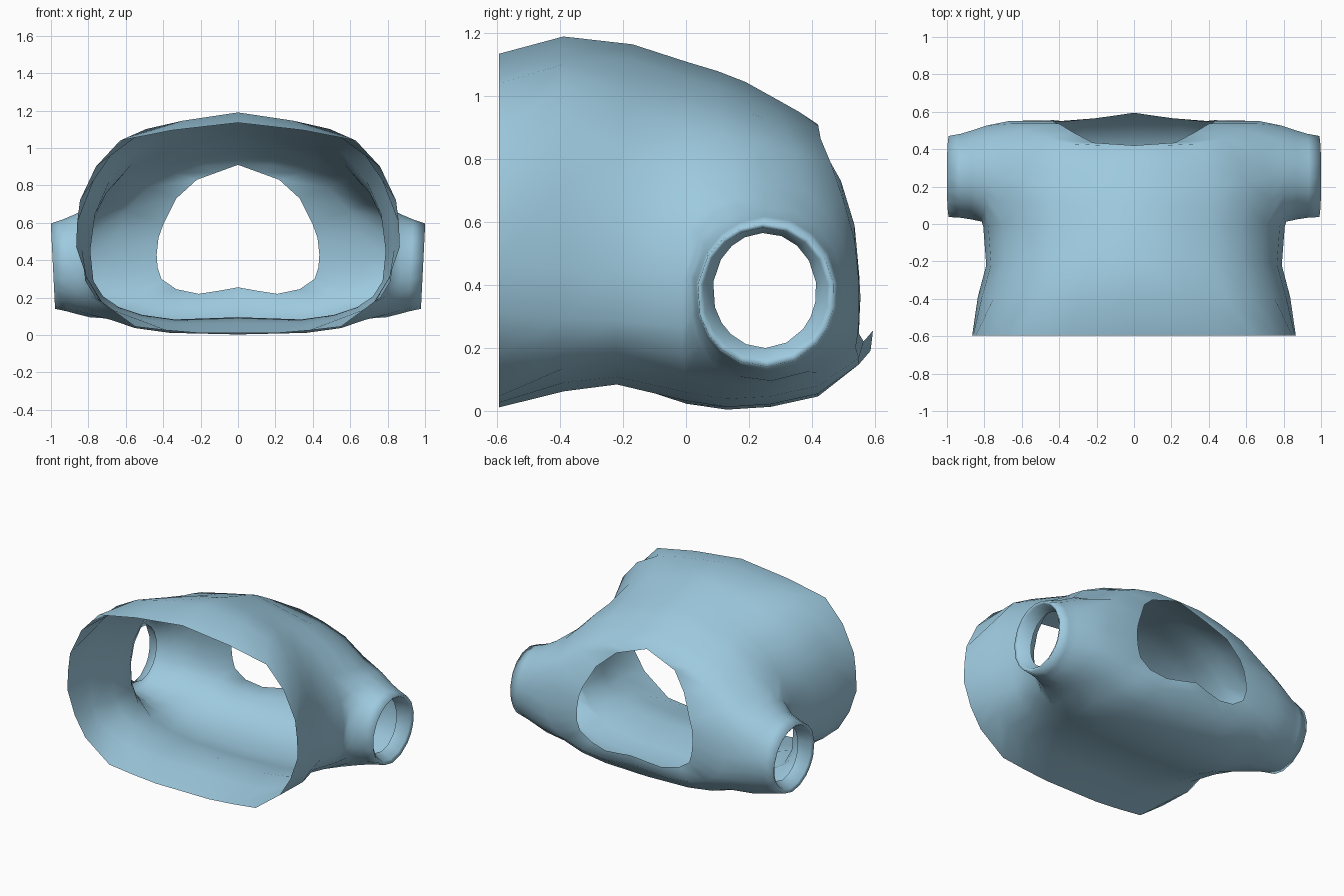
import bpy, bmesh, math

if "Cube" in bpy.data.objects:
    bpy.data.objects.remove(bpy.data.objects["Cube"])

N = 12          # segments from bottom centre to top centre of a half ring
LOW, HIGH = 3, 8  # armhole limits around the ring
FRONT, BACK = 3, 7  # armhole limits along the body


def back_y(z):
    """Depth of the shoulder panel at a given height."""
    table = [(0.05, 0.43), (0.14, 0.55), (0.25, 0.55), (0.36, 0.555), (0.45, 0.55),
             (0.60, 0.535), (0.74, 0.49), (0.83, 0.435), (0.91, 0.42), (0.95, 0.36)]
    for (z0, y0), (z1, y1) in zip(table, table[1:]):
        if z <= z1:
            return y0 + (y1 - y0) * max(0, (z - z0) / (z1 - z0))
    return table[-1][1]


def half_ring(y, y_top, w, low, mid, top, n_low, n_top, lift=0.0):
    """Rounded half section with a ridged top; y=None lays it on the shoulder panel."""
    pts = []
    for i in range(N + 1):
        t = math.pi * (i / N - 0.5)
        n, h = (n_top, top - mid) if t >= 0 else (n_low, mid - low)
        s, c = math.sin(t), max(0.0, math.cos(t))
        x = 0.0 if i in (0, N) else w * c ** (2 / n)
        z = mid + math.copysign(h * abs(s) ** (2 / n), s)
        z -= {N - 1: 0.025, N - 2: 0.012, 0: -lift}.get(i, 0)
        yy = back_y(z) if y is None else y + (y_top - y) * max(0, s) ** 2
        pts.append((x, yy, z))
    return pts


# Hem with a flat bottom and tight lower corners
hem = [(0, 0.01), (0.2, 0.01), (0.38, 0.025), (0.55, 0.045), (0.73, 0.18), (0.81, 0.31),
       (0.865, 0.47), (0.86, 0.60), (0.845, 0.72), (0.76, 0.90), (0.63, 1.04),
       (0.35, 1.095), (0, 1.135)]
rings = [[(x, -0.595, z) for x, z in hem]]

# Body sections from hem to shoulder
rings += [half_ring(*r) for r in [
    (-0.39, -0.39, 0.835, 0.052, 0.46, 1.19, 3.1, 2.6, 0.01),
    (-0.22, -0.17, 0.79, 0.075, 0.45, 1.165, 3.2, 2.1, 0.02),
    (0.00, 0.00, 0.81, 0.022, 0.42, 1.11, 3.0, 2.0),
    (0.13, 0.10, 0.85, 0.003, 0.40, 1.08, 3.2, 1.95),
    (0.27, 0.19, 0.86, 0.012, 0.40, 1.045, 3.2, 1.92),
    (0.42, 0.28, 0.79, 0.045, 0.40, 0.995, 2.9, 1.95),
    (None, 0, 0.68, 0.14, 0.40, 0.95, 2.6, 2.0)]]
rings[-1][0] = (0, 0.587, 0.19)

# Neck rim
neck = [(0, 0.255), (0.10, 0.237), (0.21, 0.22), (0.33, 0.245), (0.41, 0.30),
        (0.43, 0.36), (0.435, 0.43), (0.425, 0.52), (0.40, 0.59), (0.33, 0.73),
        (0.22, 0.83), (0.11, 0.87), (0, 0.91)]
dip = {0: 0.595, 1: 0.58, 2: 0.565}
rings.append([(x, dip.get(i, back_y(z)), z) for i, (x, z) in enumerate(neck)])

bm = bmesh.new()
grid = [[bm.verts.new(p) for p in ring] for ring in rings]
for r in range(len(grid) - 1):
    for i in range(N):
        if FRONT <= r < BACK and LOW <= i < HIGH:
            continue  # armhole
        bm.faces.new((grid[r][i], grid[r + 1][i], grid[r + 1][i + 1], grid[r][i + 1]))

# Armhole border, then sleeve rings and a turned-in cuff
loop = ([grid[FRONT][i] for i in range(LOW, HIGH + 1)]
        + [grid[r][HIGH] for r in range(FRONT + 1, BACK + 1)]
        + [grid[BACK][i] for i in range(HIGH - 1, LOW - 1, -1)]
        + [grid[r][LOW] for r in range(BACK - 1, FRONT, -1)])
count = len(loop)
own = [math.atan2(v.co.z - 0.38, v.co.y - 0.27) for v in loop]
# even clockwise angles, blended with each border point's own angle
step = 2 * math.pi / count
start = own[0] + sum(math.remainder(a + step * k - own[0], 2 * math.pi)
                     for k, a in enumerate(own)) / count
angles = []
for k, a in enumerate(own):
    even = start - step * k
    angles.append(even + 0.4 * math.remainder(a - even, 2 * math.pi))

previous = loop
for x, cy, cz, ry, rz in [(0.815, 0.268, 0.388, 0.255, 0.292),
                          (0.87, 0.262, 0.380, 0.240, 0.266),
                          (0.925, 0.258, 0.372, 0.227, 0.246),
                          (0.99, 0.254, 0.368, 0.219, 0.228),
                          (0.98, 0.252, 0.372, 0.200, 0.210),
                          (0.90, 0.25, 0.382, 0.165, 0.183)]:
    ring = []
    for a in angles:
        z = cz + rz * math.sin(a)
        tilt = 0.05 * (z - 0.38) if x > 0.9 else 0
        ring.append(bm.verts.new((x + tilt, cy + ry * math.cos(a), z)))
    if previous is loop:
        # ease the first ring towards the armhole border
        for v, b in zip(ring, loop):
            v.co = v.co.lerp(b.co, 0.2)
    for k in range(count):
        j = (k + 1) % count
        bm.faces.new((previous[k], previous[j], ring[j], ring[k]))
    previous = ring

# Relax the seam between body and sleeve a little
bmesh.ops.smooth_vert(bm, verts=loop, factor=0.25,
                      use_axis_x=True, use_axis_y=True, use_axis_z=True)

bmesh.ops.recalc_face_normals(bm, faces=bm.faces)
# the side of the hem must face outward
bm.faces.ensure_lookup_table()
if bm.faces[N // 2].normal.x < 0:
    bmesh.ops.reverse_faces(bm, faces=bm.faces)
for f in bm.faces:
    f.smooth = True

mesh = bpy.data.meshes.new("shirt")
bm.to_mesh(mesh)
bm.free()
shirt = bpy.data.objects.new("shirt", mesh)
bpy.context.collection.objects.link(shirt)

# Mirror the half shirt
mirror = shirt.modifiers.new("mirror", 'MIRROR')
mirror.merge_threshold = 0.001

cloth = bpy.data.materials.new("light blue cloth")
cloth.diffuse_color = (0.34, 0.59, 0.74, 1)
cloth.use_nodes = True
cloth.node_tree.nodes["Principled BSDF"].inputs["Base Color"].default_value = cloth.diffuse_color
mesh.materials.append(cloth)
